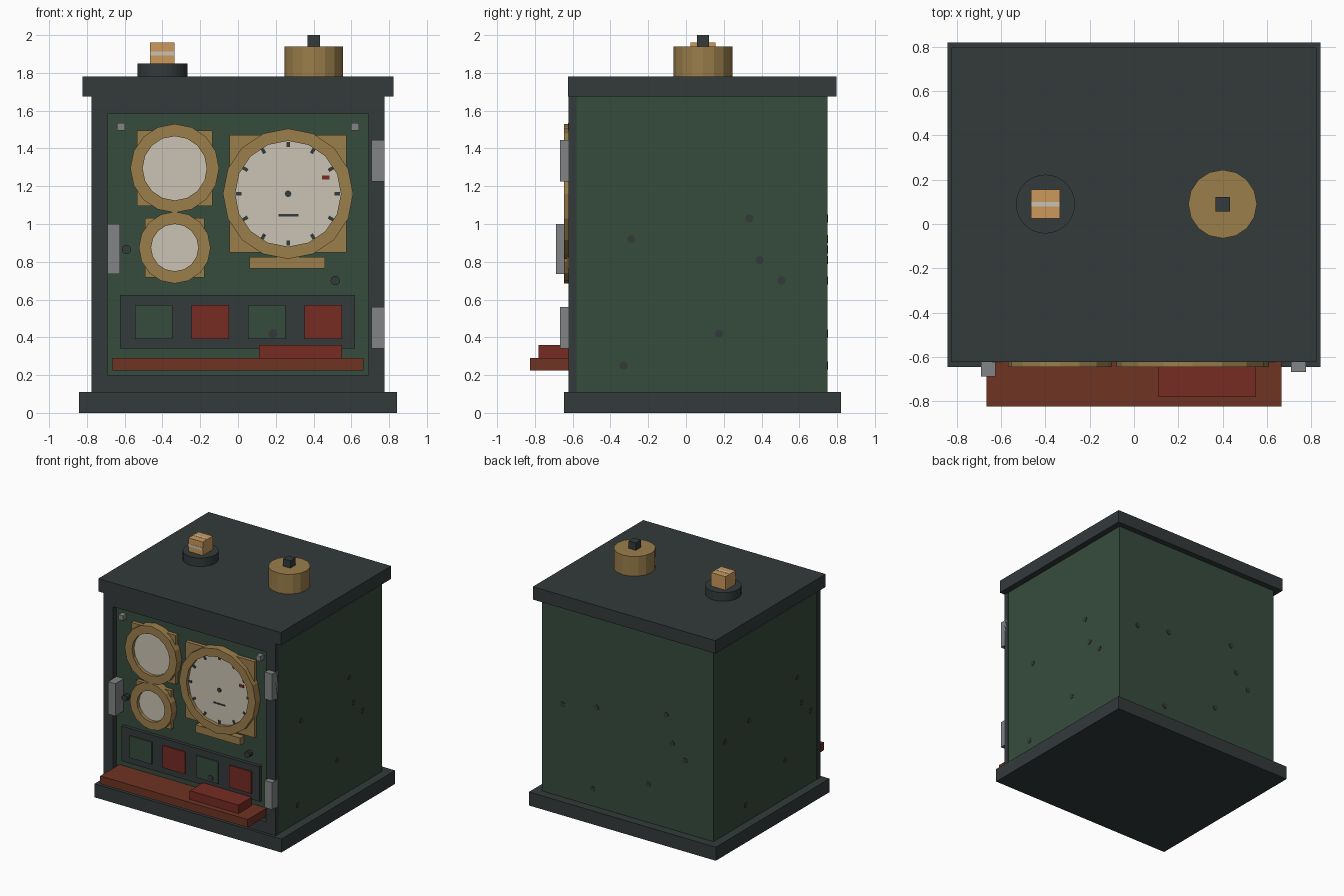
import bpy, math
from mathutils import Matrix, Vector

old = bpy.data.objects.get("Cube")
if old:
    bpy.data.objects.remove(old)


def material(name, rgb):
    """Flat material from an 8-bit display colour."""
    lin = [((c / 255 + 0.055) / 1.055) ** 2.4 for c in rgb] + [1]
    m = bpy.data.materials.new(name)
    m.use_nodes = True
    m.diffuse_color = lin
    m.node_tree.nodes["Principled BSDF"].inputs["Base Color"].default_value = lin
    return m


DARK = material("dark_iron", (51, 58, 59))
GREEN = material("green_paint", (54, 75, 61))
BRASS = material("brass", (155, 126, 75))
CREAM = material("cream_enamel", (202, 195, 180))
RED = material("red_paint", (118, 44, 36))
BROWN = material("brown_wood", (110, 51, 35))
STEEL = material("grey_steel", (130, 132, 133))
AMBER = material("amber", (203, 153, 91))


def build(name, verts, faces, mat):
    me = bpy.data.meshes.new(name)
    me.from_pydata(verts, [], faces)
    me.materials.append(mat)
    ob = bpy.data.objects.new(name, me)
    bpy.context.collection.objects.link(ob)
    return ob


def box(name, x, y, z, mat):
    """Box from (min, max) ranges."""
    verts = [(a, b, c) for a in x for b in y for c in z]
    faces = [(0, 1, 3, 2), (4, 6, 7, 5), (0, 4, 5, 1),
             (2, 3, 7, 6), (0, 2, 6, 4), (1, 5, 7, 3)]
    return build(name, verts, faces, mat)


def disc(name, centre, r, depth, mat, axis=(0, 0, 1), n=16):
    """Prism growing from centre along axis."""
    turn = Vector(axis).to_track_quat('Z', 'Y').to_matrix()
    verts = []
    for h in (0, depth):
        for i in range(n):
            a = math.tau * i / n
            verts.append(Vector(centre) + turn @ Vector((r * math.cos(a), r * math.sin(a), h)))
    faces = [tuple(reversed(range(n))), tuple(range(n, 2 * n))]
    faces += [(i, (i + 1) % n, n + (i + 1) % n, n + i) for i in range(n)]
    return build(name, verts, faces, mat)


def ring(name, cx, cz, r_out, r_in, y_back, y_front, mat, n=16):
    """Flat-faced bezel facing the front."""
    verts = []
    for r, y in ((r_out, y_back), (r_out, y_front), (r_in, y_front), (r_in, y_back)):
        for i in range(n):
            a = math.tau * i / n
            verts.append((cx + r * math.cos(a), y, cz + r * math.sin(a)))
    faces = [(k * n + i, k * n + (i + 1) % n, (k + 1) % 4 * n + (i + 1) % n, (k + 1) % 4 * n + i)
             for k in range(4) for i in range(n)]
    return build(name, verts, faces, mat)


PANEL, FRONT = -0.58, -0.622

# Cabinet
box("base", (-0.843, 0.843), (-0.645, 0.82), (0, 0.11), DARK)
box("lid", (-0.823, 0.823), (-0.624, 0.797), (1.675, 1.78), DARK)
box("body", (-0.773, 0.773), (PANEL, 0.75), (0.11, 1.675), GREEN)
box("frame_top", (-0.776, 0.776), (FRONT, PANEL), (1.585, 1.675), DARK)
box("frame_bottom", (-0.776, 0.776), (FRONT, PANEL), (0.11, 0.2), DARK)
for side, s in (("left", 1), ("right", -1)):
    box(f"frame_{side}", sorted((0.69 * s, 0.776 * s)), (FRONT, PANEL), (0.2, 1.585), DARK)
    box(f"panel_screw_{side}", (0.62 * s - 0.021, 0.62 * s + 0.021), (-0.625, PANEL),
        (1.495, 1.536), STEEL)

# Hinges and latch
for name, z in (("upper", 1.225), ("lower", 0.34)):
    box(f"{name}_hinge", (0.708, 0.776), (-0.668, -0.6), (z, z + 0.22), STEEL)
box("latch", (-0.69, -0.625), (-0.688, PANEL), (0.735, 1.0), STEEL)

# Dials: backing plate, bezel and enamel face
DIALS = (("main", 0.265, 1.16, 0.345, 0.28, 0.31),
         ("upper", -0.335, 1.295, 0.235, 0.17, 0.2),
         ("lower", -0.335, 0.875, 0.19, 0.125, 0.158))
for name, x, z, r, hole, half in DIALS:
    box(f"{name}_dial_plate", (x - half, x + half), (-0.61, PANEL), (z - half, z + half), BRASS)
    ring(f"{name}_dial_bezel", x, z, r, hole, PANEL, -0.645, BRASS)
    disc(f"{name}_dial_face", (x, -0.605, z), hole + 0.005, 0.013, CREAM, (0, -1, 0), 24)
box("name_plate", (0.06, 0.46), (-0.63, PANEL), (0.765, 0.825), BRASS)

# Main dial markings
for i in range(12):
    tick = box(f"hour_mark_{i + 1}", (-0.009, 0.009), (-0.004, 0), (0.247, 0.275), DARK)
    tick.matrix_world = (Matrix.Translation((0.265, -0.618, 1.16))
                         @ Matrix.Rotation(math.tau * i / 12, 4, 'Y'))
disc("dial_hub", (0.265, -0.618, 1.16), 0.018, 0.006, DARK, (0, -1, 0), 8)
box("dial_inset_mark", (0.215, 0.32), (-0.621, -0.618), (1.04, 1.052), DARK)
box("red_pointer_tip", (0.445, 0.485), (-0.622, -0.618), (1.235, 1.258), RED)

# Button strip
box("button_strip", (-0.625, 0.62), (-0.608, PANEL), (0.34, 0.625), DARK)
for i in range(4):
    x = -0.546 + 0.299 * i
    box(f"button_{i + 1}", (x, x + 0.2), (-0.617, -0.6), (0.39, 0.57), RED if i % 2 else GREEN)

# Shelf and the book on it
box("shelf", (-0.665, 0.665), (-0.825, PANEL), (0.225, 0.29), BROWN)
box("book", (0.11, 0.55), (-0.78, -0.61), (0.29, 0.36), RED)

# Studs: the same scatter on each of the four walls
SPOTS = ((-0.59, 0.865), (-0.28, 0.92), (0.345, 1.03), (0.4, 0.81),
         (0.515, 0.7), (-0.32, 0.25), (0.185, 0.42))
for i, (u, z) in enumerate(SPOTS):
    disc(f"back_stud_{i}", (-u, 0.745, z), 0.022, 0.008, DARK, (0, 1, 0), 10)
    if u > -0.5:
        disc(f"left_stud_{i}", (0.77, u - 0.01, z), 0.022, 0.006, DARK, (1, 0, 0), 10)
    disc(f"right_stud_{i}", (-0.77, -u + 0.01, z), 0.022, 0.006, DARK, (-1, 0, 0), 10)
for i in (0, 4, 6):
    u, z = SPOTS[i]
    disc(f"front_stud_{i}", (u, PANEL, z), 0.025, 0.041, DARK, (0, -1, 0), 10)

# Top fittings
disc("brass_drum", (0.4, 0.09, 1.78), 0.155, 0.16, BRASS)
box("drum_pin", (0.367, 0.433), (0.057, 0.123), (1.94, 2.0), DARK)
disc("lamp_base", (-0.4, 0.09, 1.78), 0.133, 0.07, DARK, n=32)
box("lamp_block", (-0.465, -0.335), (0.025, 0.155), (1.85, 1.96), AMBER)
box("lamp_front_band", (-0.465, -0.335), (0.023, 0.026), (1.892, 1.912), CREAM)
box("lamp_top_band", (-0.465, -0.335), (0.08, 0.1), (1.959, 1.962), CREAM)
